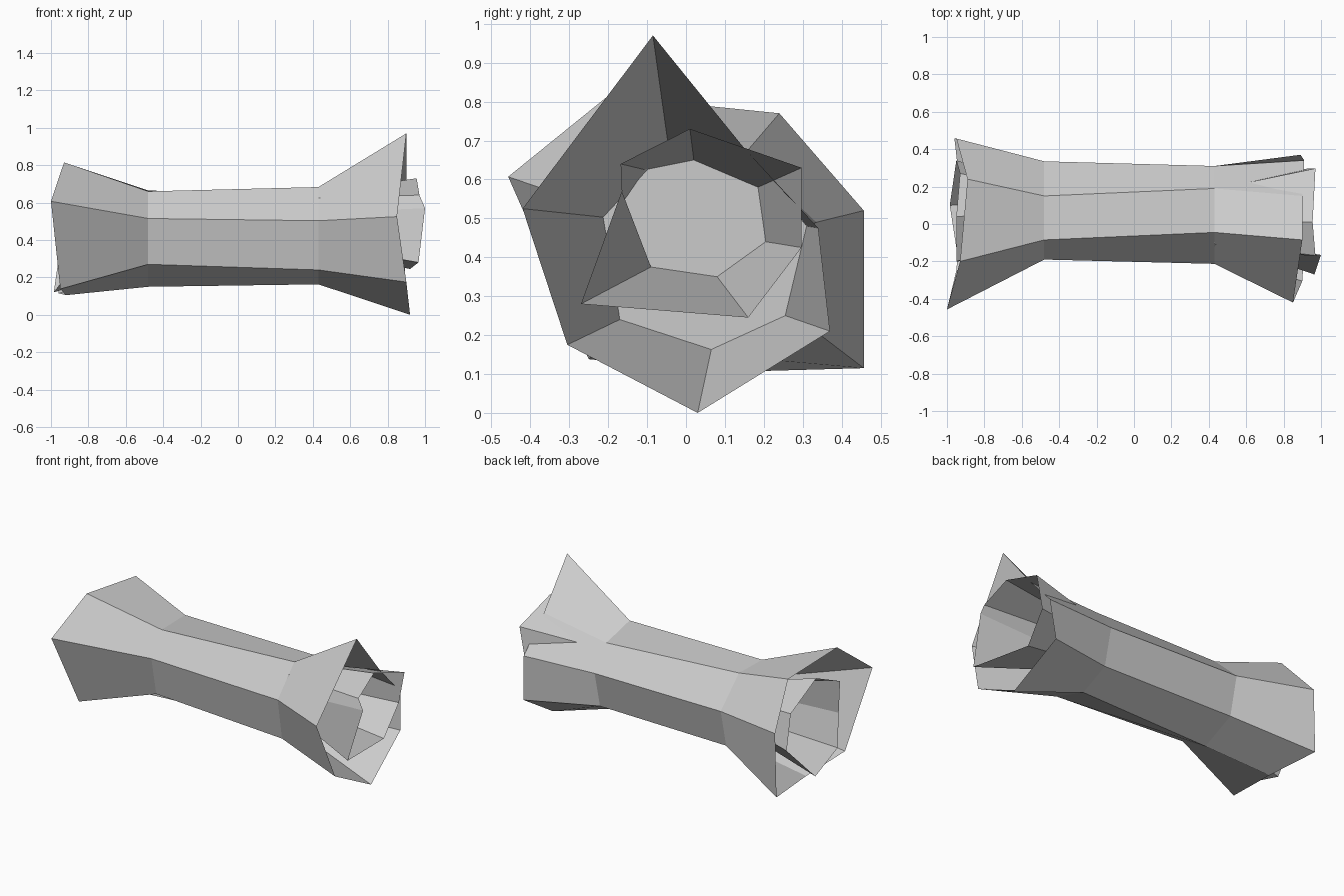
import bpy, bmesh

if "Cube" in bpy.data.objects:
    bpy.data.objects.remove(bpy.data.objects["Cube"])

mat = bpy.data.materials.new("light grey")
mat.diffuse_color = (0.6, 0.6, 0.6, 1)
mat.use_nodes = True
mat.node_tree.nodes["Principled BSDF"].inputs["Base Color"].default_value = mat.diffuse_color


def loft(name, rings, caps=False):
    """Join seven-point rings with flat quads, optionally closing both ends."""
    bm = bmesh.new()
    loops = [[bm.verts.new(p) for p in ring] for ring in rings]
    for a, b in zip(loops, loops[1:]):
        n = len(a)
        for i in range(n):
            j = (i + 1) % n
            bm.faces.new((a[i], a[j], b[j], b[i]))
    if caps:
        bm.faces.new(loops[0])
        bm.faces.new(loops[-1])
        bmesh.ops.recalc_face_normals(bm, faces=bm.faces)
    me = bpy.data.meshes.new(name)
    bm.to_mesh(me)
    bm.free()
    me.materials.append(mat)
    ob = bpy.data.objects.new(name, me)
    bpy.context.collection.objects.link(ob)
    return ob


def ring(x, yz):
    return [(x, y, z) for y, z in yz]


# Body rings: start at the front side, go over the top and round the back
body_left = ring(-0.48, [(-.19, .515), (-.085, .66), (.15, .665), (.335, .49),
                         (.28, .25), (.06, .15), (-.14, .27)])
body_right = ring(0.43, [(-.213, .503), (-.045, .683), (.19, .63), (.31, .48),
                         (.255, .25), (.065, .163), (-.17, .24)])
loft("body", [body_left, body_right], caps=True)

# Ragged outer flares
flare_left = [(-1, -.457, .607), (-.93, -.2, .815), (-.89, .24, .77),
              (-.95, .457, .52), (-.96, .457, .115), (-.92, .1, .105),
              (-.95, -.25, .138)]
flare_right = [(.85, -.42, .525), (.9, -.085, .97), (.9, .15, .68),
               (.91, .34, .475), (.89, .37, .21), (.92, .03, 0),
               (.9, -.305, .175)]
loft("outer_flare_left", [flare_left, body_left])
loft("outer_flare_right", [body_right, flare_right])

# Narrower inner flares rising from the body caps
core_right = ring(0.43, [(-.16, .545), (-.105, .625), (.02, .65), (.185, .58),
                         (.205, .44), (.08, .35), (-.09, .375)])
inner_right = [(1, -.165, .57), (.97, -.168, .64), (.955, .01, .73),
               (.97, .297, .63), (.93, .297, .425), (.92, .16, .245),
               (.965, -.27, .28)]
loft("inner_flare_right", [core_right, inner_right])

core_left = ring(-0.48, [(-.1, .43), (-.06, .54), (.06, .58), (.18, .52),
                         (.21, .39), (.11, .28), (-.03, .29)])
inner_left = [(-.94, -.2, .4), (-.95, -.2, .605), (-.95, .04, .715),
              (-.93, .27, .57), (-.95, .34, .365), (-.985, .1, .12),
              (-.94, -.19, .18)]
loft("inner_flare_left", [inner_left, core_left])
